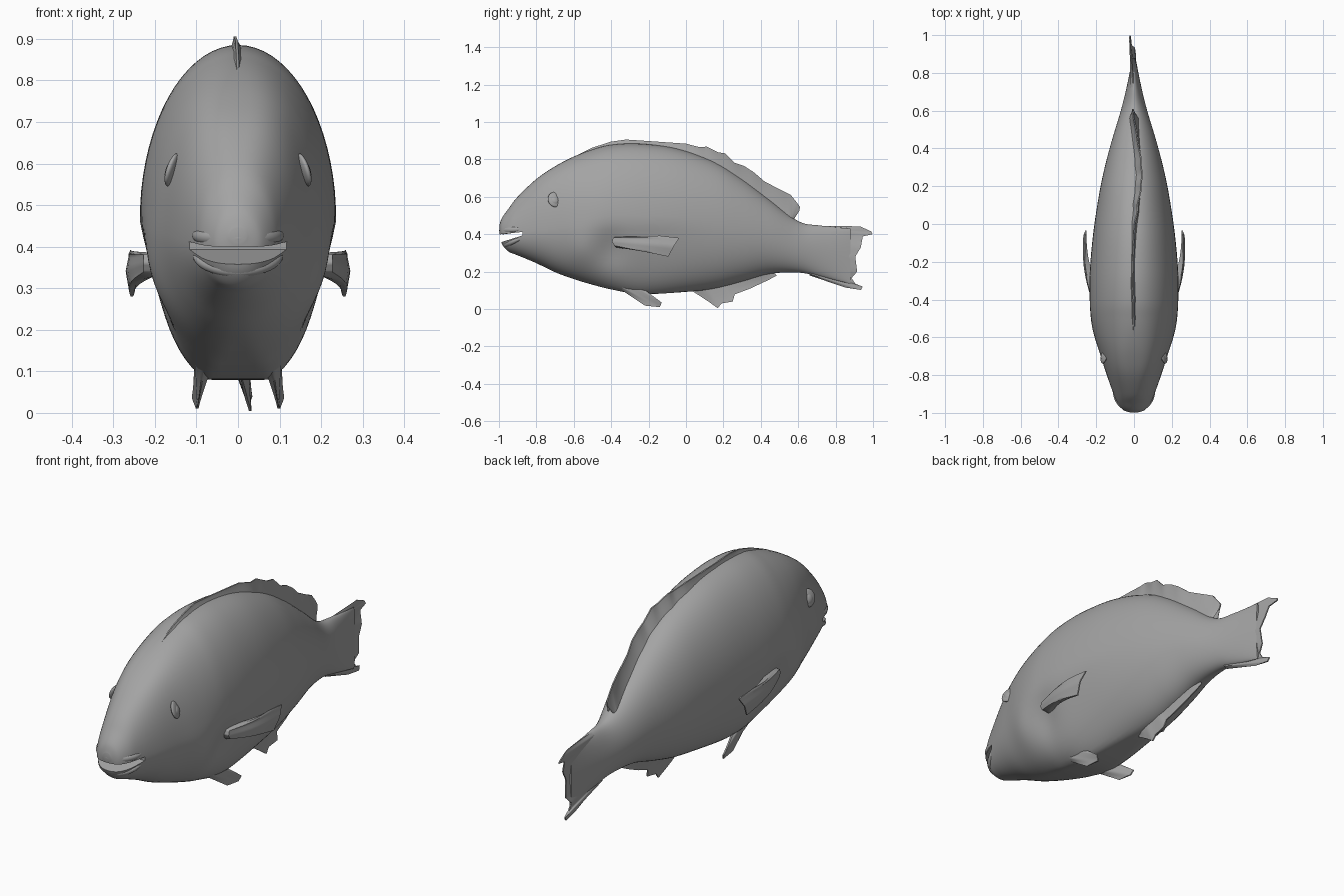
import bpy, bmesh, math
from mathutils import Vector

if "Cube" in bpy.data.objects:
    bpy.data.objects.remove(bpy.data.objects["Cube"])

grey = bpy.data.materials.new("dark_grey")
grey.diffuse_color = (.37, .37, .37, 1)
grey.use_nodes = True
grey.node_tree.nodes["Principled BSDF"].inputs["Base Color"].default_value = grey.diffuse_color


def loft(name, rings):
    """Skin a list of closed point rings and cap both ends."""
    bm = bmesh.new()
    vr = [[bm.verts.new(p) for p in r] for r in rings]
    n = len(vr[0])
    for a, b in zip(vr, vr[1:]):
        for i in range(n):
            j = (i + 1) % n
            bm.faces.new((a[i], a[j], b[j], b[i]))
    bm.faces.new(vr[0])
    bm.faces.new(vr[-1])
    bmesh.ops.recalc_face_normals(bm, faces=bm.faces)
    me = bpy.data.meshes.new(name)
    bm.to_mesh(me)
    bm.free()
    me.materials.append(grey)
    ob = bpy.data.objects.new(name, me)
    bpy.context.collection.objects.link(ob)
    return ob


def smooth(ob, angle=50):
    bpy.ops.object.select_all(action='DESELECT')
    ob.select_set(True)
    bpy.context.view_layer.objects.active = ob
    bpy.ops.object.shade_smooth_by_angle(angle=math.radians(angle))


def spline(rows, steps):
    """Catmull-Rom through rows of numbers."""
    out = []
    for i in range(len(rows) - 1):
        p0, p1 = rows[max(i - 1, 0)], rows[i]
        p2, p3 = rows[i + 1], rows[min(i + 2, len(rows) - 1)]
        for k in range(steps):
            t = k / steps
            out.append([0.5 * (2 * b + (c - a) * t + (2 * a - 5 * b + 4 * c - d) * t * t
                               + (3 * b - a - 3 * c + d) * t ** 3)
                        for a, b, c, d in zip(p0, p1, p2, p3)])
    out.append(list(rows[-1]))
    return out


def fin(name, pairs, thick, steps=4, rows=8, side=1, bow=0.0):
    """Thin tapering blade between root points and tip points."""
    rings = []
    data = []
    for a, b in zip(pairs, pairs[1:]):
        for k in range(steps):
            t = k / steps
            data.append([Vector(a[m]).lerp(Vector(b[m]), t) for m in (0, 1)])
    data.append([Vector(p) for p in pairs[-1]])
    for i, (root, tip) in enumerate(data):
        edge = min(1, .15 + .3 * min(i, len(data) - 1 - i))
        right, left = [], []
        for r in range(rows + 1):
            v = r / rows
            p = root.lerp(tip, v)
            p.x += bow * math.sin(math.pi * v) + 0.0015 * v * math.cos(math.pi * i / 4)
            h = (thick * (1 - v) ** 1.3 + 0.003) * edge
            right.append((side * (p.x + h), p.y, p.z))
            left.append((side * (p.x - h), p.y, p.z))
        rings.append(right + left[::-1])
    ob = loft(name, rings)
    smooth(ob)
    return ob


# Body: y, bottom z, top z, half width, z of widest point
stations = [
    (-0.998, .410, .445, .020, .425), (-0.985, .350, .485, .056, .415),
    (-0.95, .308, .535, .086, .41), (-0.90, .287, .600, .108, .41),
    (-0.80, .245, .695, .144, .42), (-0.70, .197, .763, .176, .43),
    (-0.60, .160, .815, .207, .44), (-0.50, .130, .853, .228, .45),
    (-0.40, .105, .878, .236, .46), (-0.25, .080, .884, .234, .46),
    (-0.05, .088, .858, .216, .46), (0.15, .108, .790, .186, .44),
    (0.30, .145, .700, .155, .41), (0.45, .188, .585, .115, .38),
    (0.60, .195, .470, .070, .33), (0.72, .172, .446, .040, .31),
    (0.88, .135, .430, .008, .29)]
N = 72
rings = []
for y, lo, hi, w, mid in spline(stations, 7):
    ring = []
    flat = math.exp(-((y + .25) / .28) ** 2)           # flattened belly
    square = 1 - .28 * math.exp(-((y + .75) / .17) ** 2)  # fuller cheeks
    for i in range(N):
        a = 2 * math.pi * i / N
        c, s = math.cos(a), math.sin(a)
        if s > 0:
            z = mid + s * (hi - mid)
            c = math.copysign(abs(c) ** square, c)
        else:
            z = mid - min(1, -s * (1 + .06 * flat)) * (mid - lo)
            c *= 1 - .09 * flat * math.sin(math.pi * -s)
        # hollow behind the gill cover
        dent = 1 - .09 * math.exp(-((y + .40) / .08) ** 2 - ((z - .31) / .10) ** 2)
        dent += .05 * math.exp(-((y + .56) / .07) ** 2 - ((z - .31) / .10) ** 2)
        ring.append((w * c * dent, y, z))
    rings.append(ring)
body = loft("body", rings)

# Mouth opening
wedge = [(-1.06, .392), (-.875, .412), (-.875, .393), (-1.06, .335)]
cutter = loft("mouth_cutter", [[(x, y, z) for y, z in wedge] for x in (-.3, .3)])
cutter.hide_render = True
cut = body.modifiers.new("mouth", 'BOOLEAN')
cut.operation = 'DIFFERENCE'
cut.object = cutter
cut.solver = 'EXACT'
bpy.context.view_layer.objects.active = body
bpy.ops.object.modifier_apply(modifier=cut.name)
bpy.data.objects.remove(cutter)
smooth(body)

# Lips: rounded ridges following the jaw
for name, depth, zmid, zend, r in (("upper_lip", .108, .420, .428, .021),
                                   ("lower_lip", .092, .343, .384, .017)):
    lip = []
    for i in range(25):
        a = math.pi * i / 24
        taper = r * (0.35 + 0.65 * math.sin(a) ** 0.5)
        c = Vector((.100 * math.cos(a), -.87 - depth * math.sin(a),
                    zend + (zmid - zend) * math.sin(a)))
        out = Vector((math.cos(a), -math.sin(a), 0))
        lip.append([c + taper * (out * math.cos(b) + Vector((0, 0, math.sin(b))))
                    for b in (2 * math.pi * k / 12 for k in range(12))])
    smooth(loft(name, lip))

# Dorsal fin: y, root z, tip z, tip x
dorsal = [(-.66, .765, .785, 0), (-.5, .83, .863, 0), (-.4, .85, .895, -.005),
          (-.32, .85, .906, -.006), (-.2, .84, .898, -.008), (0, .81, .884, .005),
          (.07, .79, .866, .018), (.11, .77, .868, .022), (.17, .74, .838, .034),
          (.21, .71, .832, .04), (.26, .68, .782, .042), (.31, .65, .765, .04),
          (.36, .61, .733, .034), (.42, .57, .682, .024), (.50, .51, .640, .01),
          (.56, .47, .610, 0)]
pairs = [((x * .3, y, z0), (x, y, z1)) for y, z0, z1, x in dorsal]
pairs += [((0, .56, .46), (-.005, .592, .57)), ((0, .555, .45), (-.005, .61, .545)),
          ((0, .55, .44), (-.005, .605, .522)), ((0, .54, .43), (0, .55, .51))]
fin("dorsal_fin", pairs, .024)

# Tail fin: tip y, tip z, root z, tip x
tail = [(.93, .442, .445, -.02), (.99, .415, .43, -.022), (.997, .40, .42, -.022),
        (.945, .388, .40, -.012), (.935, .33, .35, .0), (.905, .28, .30, .008),
        (.915, .20, .25, .0), (.885, .165, .22, -.006), (.905, .135, .205, -.01),
        (.945, .12, .195, -.015), (.935, .102, .19, -.015), (.85, .115, .18, -.008)]
fin("tail_fin", [((0, .66, r), (x, y, z)) for y, z, r, x in tail], .014)

# Anal fin: root y, root z, tip y, tip z, tip x
anal = [(.02, .14, .04, .092, .005), (.06, .15, .12, .04, .02), (.10, .15, .17, .004, .028),
        (.14, .16, .19, .03, .03), (.18, .17, .25, .04, .03), (.21, .18, .26, .078, .025),
        (.29, .19, .34, .108, .015), (.38, .22, .43, .150, .008), (.44, .24, .485, .178, .0)]
fin("anal_fin", [((0, a, b), (x, c, d)) for a, b, c, d, x in anal], .025)

# Paired fins and eyes
for side, tag in ((1, "right"), (-1, "left")):
    fin(tag + "_pectoral_fin",
        [((.20, -.38, .385), (.257, -.14, .392)), ((.20, -.39, .38), (.257, -.035, .380)),
         ((.20, -.395, .36), (.264, -.065, .335)), ((.20, -.385, .342), (.257, -.095, .280)),
         ((.20, -.375, .330), (.245, -.19, .302))],
        .024, side=side, bow=.020)
    fin(tag + "_pelvic_fin",
        [((.080, -.38, .125), (.095, -.22, .018)), ((.080, -.36, .13), (.100, -.14, .010)),
         ((.080, -.32, .14), (.106, -.13, .035)), ((.085, -.27, .14), (.108, -.17, .065))],
        .022, side=side)
    for part, loc, scale in (("eye_socket", (.157, -.70, .585), (.012, .040, .042)),
                             ("eye", (.161, -.70, .582), (.013, .024, .025))):
        bpy.ops.mesh.primitive_uv_sphere_add(
            segments=24, ring_count=12, location=(side * loc[0], loc[1], loc[2]),
            rotation=(0, side * math.radians(-18), side * math.radians(16)), scale=scale)
        bpy.context.object.name = tag + "_" + part
        bpy.context.object.data.materials.append(grey)
        smooth(bpy.context.object)
